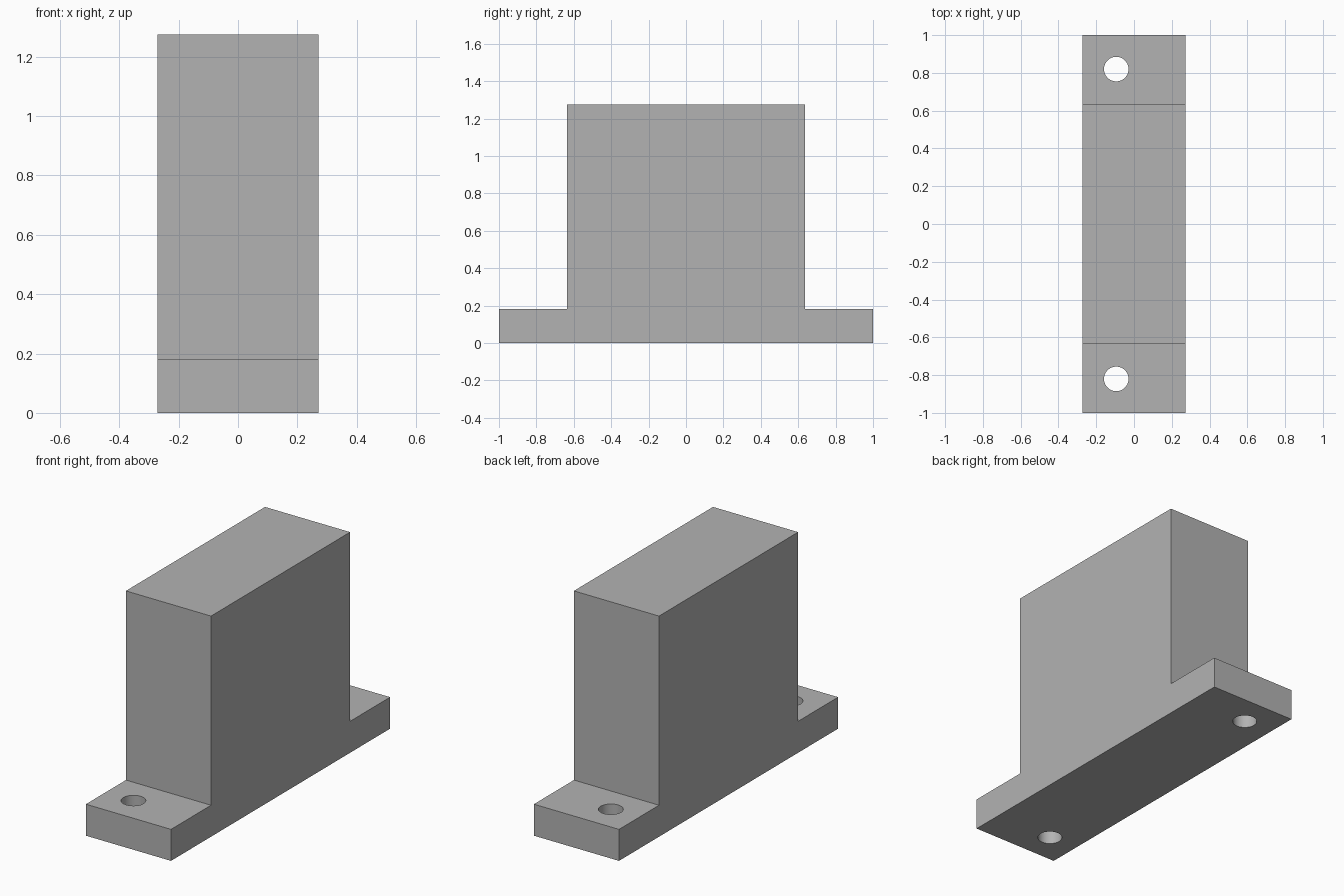
import bpy
import bmesh

cube = bpy.data.objects.get("Cube")
if cube:
    bpy.data.objects.remove(cube, do_unlink=True)

HALF_WIDTH, HALF_LENGTH, HALF_BODY = 0.272, 1.0, 0.635
FLANGE_TOP, BODY_TOP = 0.182, 1.275
HOLE_X, HOLE_Y, HOLE_RADIUS = -0.094, 0.82, 0.065

grey = bpy.data.materials.new("plain_grey")
grey.use_nodes = True
colour = (0.45, 0.45, 0.45, 1)
grey.diffuse_color = colour
grey.node_tree.nodes["Principled BSDF"].inputs["Base Color"].default_value = colour

# Stepped side profile extruded across the width: body with two flanges
half = [(HALF_LENGTH, 0), (HALF_LENGTH, FLANGE_TOP),
        (HALF_BODY, FLANGE_TOP), (HALF_BODY, BODY_TOP)]
profile = half + [(-y, z) for y, z in reversed(half)]
bm = bmesh.new()
face = bm.faces.new([bm.verts.new((-HALF_WIDTH, y, z)) for y, z in profile])
extruded = bmesh.ops.extrude_face_region(bm, geom=[face])["geom"]
moved = [v for v in extruded if isinstance(v, bmesh.types.BMVert)]
bmesh.ops.translate(bm, verts=moved, vec=(2 * HALF_WIDTH, 0, 0))
bmesh.ops.recalc_face_normals(bm, faces=bm.faces)
mesh = bpy.data.meshes.new("mounting_block")
bm.to_mesh(mesh)
bm.free()
mesh.materials.append(grey)
block = bpy.data.objects.new("mounting_block", mesh)
bpy.context.collection.objects.link(block)

# Screw hole through each flange
for name, side in (("front", -1), ("back", 1)):
    bpy.ops.mesh.primitive_cylinder_add(
        vertices=48, radius=HOLE_RADIUS, depth=3 * FLANGE_TOP,
        location=(HOLE_X, side * HOLE_Y, FLANGE_TOP / 2))
    cutter = bpy.context.object
    cutter.name = name + "_hole_cutter"
    cutter.data.materials.append(grey)
    cutter.hide_render = True
    cutter.hide_set(True)
    cutter.display_type = 'WIRE'
    cut = block.modifiers.new(name + "_hole", 'BOOLEAN')
    cut.operation = 'DIFFERENCE'
    cut.solver = 'EXACT'
    cut.object = cutter

# Apply the cuts, then smooth only the hole walls
bpy.ops.object.select_all(action='DESELECT')
block.select_set(True)
bpy.context.view_layer.objects.active = block
for modifier in list(block.modifiers):
    cutter = modifier.object
    bpy.ops.object.modifier_apply(modifier=modifier.name)
    bpy.data.objects.remove(cutter, do_unlink=True)
bpy.ops.object.shade_smooth_by_angle()
